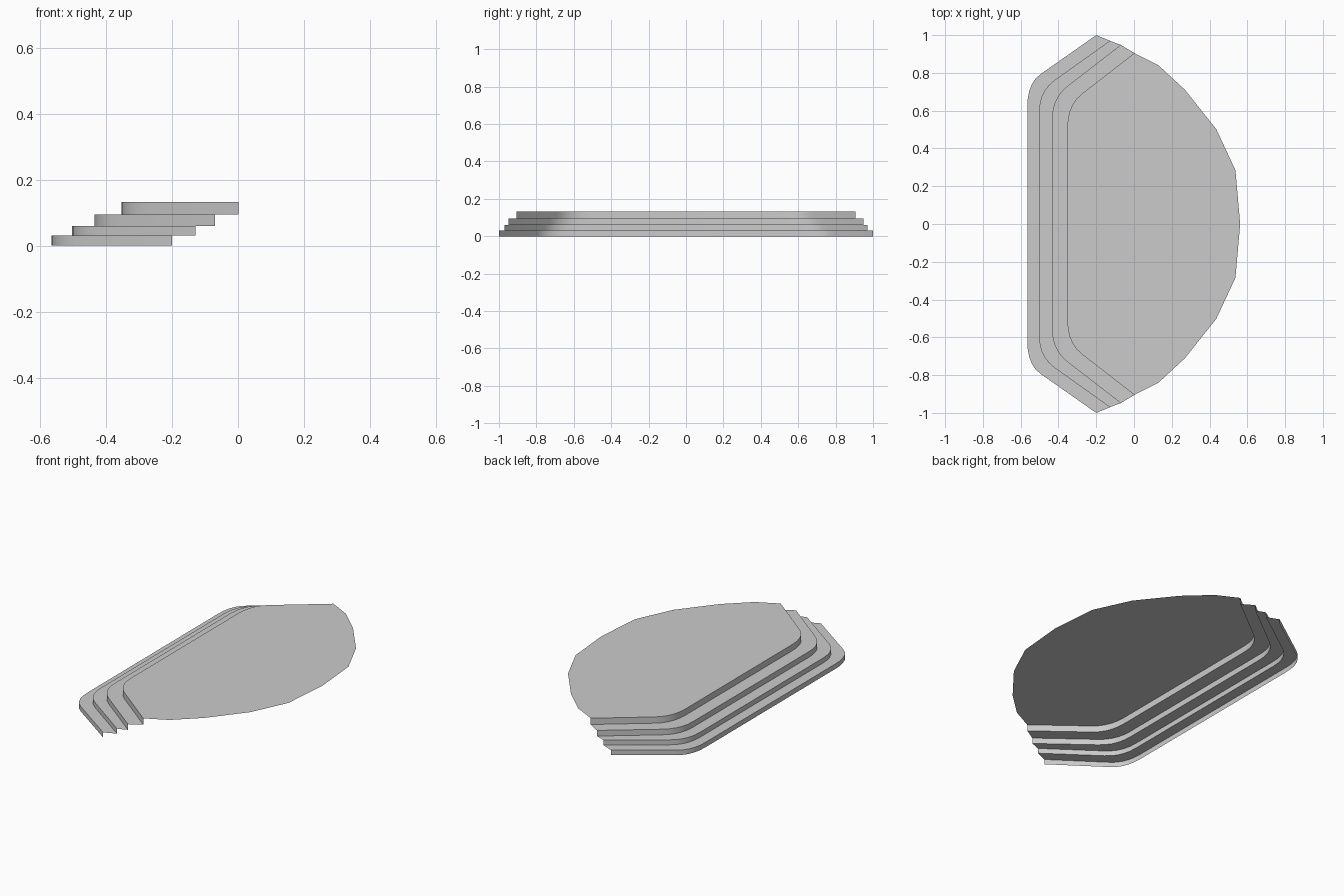
import bpy, bmesh
from mathutils import Vector

if "Cube" in bpy.data.objects:
    bpy.data.objects.remove(bpy.data.objects["Cube"])

# Each step nosing: end point, start of corner, end of corner, bottom z, top z
STEPS = [
    ((-0.200, 1.000), (-0.495, 0.793), (-0.565, 0.620), 0.000, 0.030),
    ((-0.128, 0.970), (-0.425, 0.758), (-0.503, 0.585), 0.030, 0.060),
    ((-0.070, 0.948), (-0.353, 0.730), (-0.434, 0.553), 0.060, 0.094),
    ((0.002, 0.905), (-0.275, 0.690), (-0.353, 0.510), 0.094, 0.132),
]
# Outer rim of the landing, half of it
RIM = [(0.13, 0.84), (0.27, 0.71), (0.435, 0.503), (0.537, 0.285)]
RIM_TIP = (0.562, 0.0)


def contour(end, a, b, segments=5):
    """Straight flank, rounded corner, straight front, mirrored in y."""
    end, a, b = Vector(end), Vector(a), Vector(b)
    slope = (end.y - a.y) / (end.x - a.x)
    corner = Vector((b.x, end.y + slope * (b.x - end.x)))
    half = [end]
    for i in range(segments + 1):
        t = i / segments
        half.append(a * (1 - t) ** 2 + corner * 2 * t * (1 - t) + b * t * t)
    return half + [Vector((p.x, -p.y)) for p in reversed(half)]


def finish(bm, name):
    mesh = bpy.data.meshes.new(name)
    bm.to_mesh(mesh)
    bm.free()
    obj = bpy.data.objects.new(name, mesh)
    bpy.context.collection.objects.link(obj)
    return obj


# Risers and treads as one open folded sheet
bm = bmesh.new()
rows = []
for end, a, b, z0, z1 in STEPS:
    for z in (z0, z1):
        rows.append([bm.verts.new((p.x, p.y, z)) for p in contour(end, a, b)])
for low, high in zip(rows, rows[1:]):
    for i in range(len(low) - 1):
        bm.faces.new((low[i], low[i + 1], high[i + 1], high[i]))
steps = finish(bm, "steps")
bpy.context.view_layer.objects.active = steps
steps.select_set(True)
bpy.ops.object.shade_smooth_by_angle(angle=0.6)

# Flat landing closing the top step
bm = bmesh.new()
end, a, b, _, top = STEPS[-1]
outline = [tuple(p) for p in contour(end, a, b)]
outline += [(x, -y) for x, y in RIM] + [RIM_TIP] + RIM[::-1]
bm.faces.new([bm.verts.new((x, y, top)) for x, y in outline])
finish(bm, "landing")
